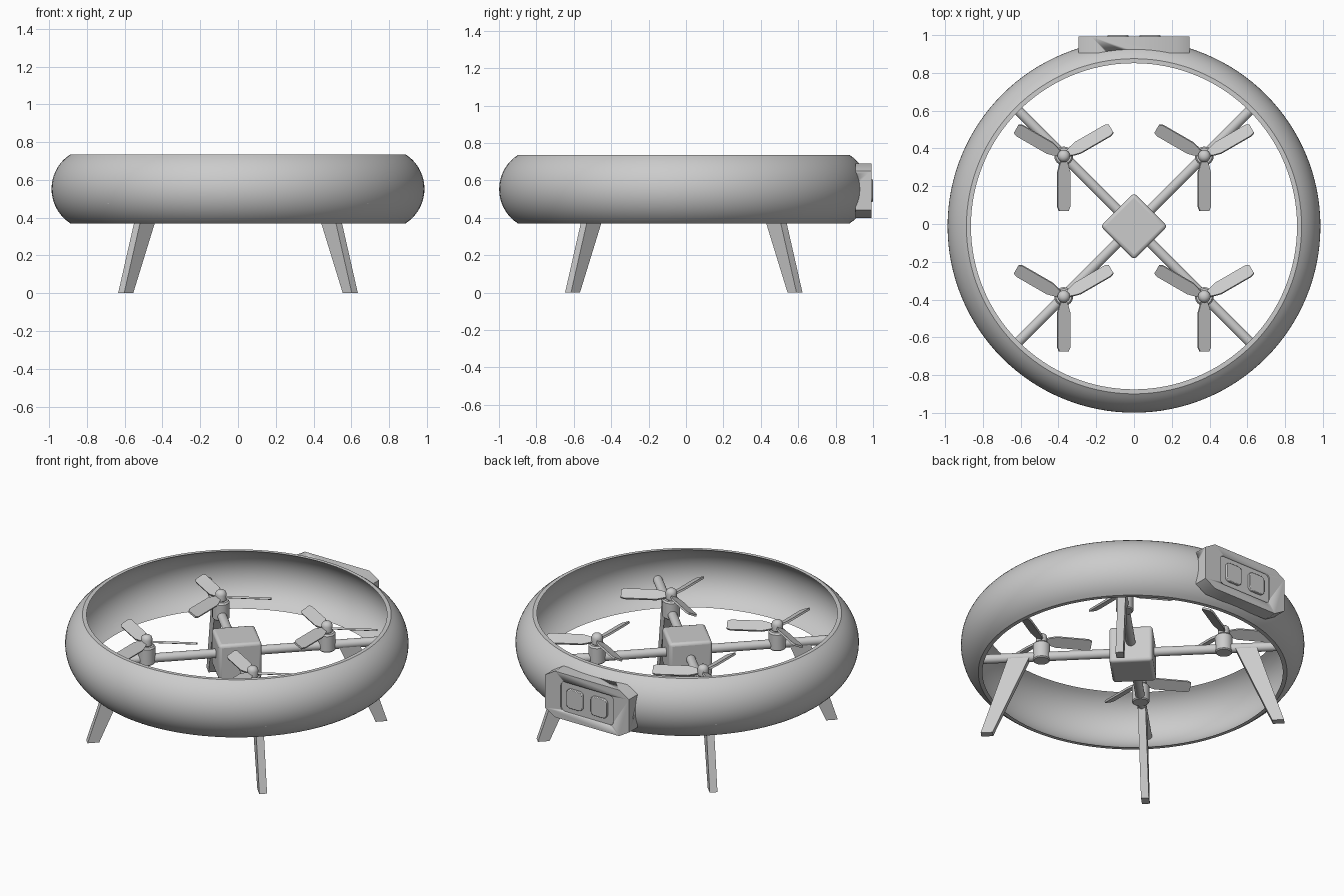
import bpy, bmesh
from math import pi, sin, cos, asin, radians
from mathutils import Matrix, Vector

if "Cube" in bpy.data.objects:
    bpy.data.objects.remove(bpy.data.objects["Cube"])

CY = -0.012          # centre of the ring in y
T = Matrix.Translation


def rot(deg, axis):
    return Matrix.Rotation(radians(deg), 4, axis)


def finish(name, bm, bevel=0.0, segments=2):
    bmesh.ops.recalc_face_normals(bm, faces=bm.faces)
    me = bpy.data.meshes.new(name)
    bm.to_mesh(me)
    bm.free()
    ob = bpy.data.objects.new(name, me)
    bpy.context.collection.objects.link(ob)
    bpy.ops.object.select_all(action='DESELECT')
    bpy.context.view_layer.objects.active = ob
    ob.select_set(True)
    if bevel:
        m = ob.modifiers.new("Bevel", 'BEVEL')
        m.width, m.segments = bevel, segments
        m.limit_method = 'ANGLE'
    bpy.ops.object.shade_smooth_by_angle(angle=radians(35))
    return ob


def lathe(name, profile, closed, steps, offset):
    """Spin an (r, z) profile about the z axis."""
    bm = bmesh.new()
    rings = [[bm.verts.new((r * cos(2 * pi * i / steps), r * sin(2 * pi * i / steps), z))
              for i in range(steps)] for r, z in profile]
    n = len(rings)
    for a in range(n if closed else n - 1):
        p, q = rings[a], rings[(a + 1) % n]
        for i in range(steps):
            j = (i + 1) % steps
            bm.faces.new((p[i], p[j], q[j], q[i]))
    if not closed:
        bm.faces.new(rings[0])
        bm.faces.new(rings[-1])
    bmesh.ops.translate(bm, verts=bm.verts, vec=offset)
    return finish(name, bm)


def prism(bm, pts, depth, matrix):
    """Extrude a 2D outline from z=0 to z=depth, then place it."""
    lo = [bm.verts.new(matrix @ Vector((x, y, 0))) for x, y in pts]
    hi = [bm.verts.new(matrix @ Vector((x, y, depth))) for x, y in pts]
    bm.faces.new(lo[::-1])
    bm.faces.new(hi)
    for i in range(len(pts)):
        j = (i + 1) % len(pts)
        bm.faces.new((lo[i], lo[j], hi[j], hi[i]))


def rounded_rect(hx, hy, r, n=5):
    pts = []
    for k, (sx, sy) in enumerate([(1, 1), (-1, 1), (-1, -1), (1, -1)]):
        for i in range(n + 1):
            a = pi / 2 * (k + i / n)
            pts.append((sx * (hx - r) + r * cos(a), sy * (hy - r) + r * sin(a)))
    return pts


def arc(radius, half=0.1825, n=18, centre=(0.77, 0.5525)):
    a = asin(half / radius)
    return [(centre[0] + radius * cos(-a + 2 * a * i / n),
             centre[1] + radius * sin(-a + 2 * a * i / n)) for i in range(n + 1)]


# Guard ring: thin bulging shell
lathe("guard_ring", arc(0.217) + arc(0.205)[::-1], True, 128, (0, CY, 0))

# Central body
bm = bmesh.new()
bmesh.ops.create_cube(bm, size=1, matrix=T((0, CY, 0.49)) @ rot(45, 'Z')
                      @ Matrix.Diagonal((0.25, 0.25, 0.23, 1)))
finish("body", bm, 0.018, 3)

# Crossed arms
for name, ang in (("arm_a", 45), ("arm_b", 135)):
    bm = bmesh.new()
    bmesh.ops.create_cone(bm, cap_ends=True, segments=24, radius1=0.027, radius2=0.027,
                          depth=1.944, matrix=T((0, CY, 0.5)) @ rot(ang, 'Z') @ rot(90, 'Y'))
    finish(name, bm)

# Tapered legs under the arms: (radius, radial width, z)
for k in range(4):
    m = T((0, CY, 0)) @ rot(45 + 90 * k, 'Z')
    bm = bmesh.new()
    ends = []
    for r, w, z in ((0.841, 0.068, 0), (0.652, 0.125, 0.5)):
        ends.append([bm.verts.new(m @ Vector((r + a * w / 2, b * 0.0225, z)))
                     for a, b in ((1, 1), (-1, 1), (-1, -1), (1, -1))])
    lo, hi = ends
    bm.faces.new(lo)
    bm.faces.new(hi)
    for i in range(4):
        j = (i + 1) % 4
        bm.faces.new((lo[i], lo[j], hi[j], hi[i]))
    finish(f"leg_{k + 1}", bm)

# Rotors: motor, spinner cap and three pitched blades
blade = [(0.02, -0.014), (0.05, -0.026), (0.085, -0.036), (0.27, -0.036), (0.29, -0.027),
         (0.29, 0.027), (0.27, 0.036), (0.085, 0.036), (0.05, 0.026), (0.02, 0.014)]
motor = [(0.044, 0.472), (0.05, 0.478), (0.05, 0.575), (0.042, 0.585)]
cap = [(0.022, 0.58), (0.033, 0.59), (0.033, 0.625), (0.029, 0.638), (0.018, 0.648), (0.006, 0.651)]
n = 0
for sx in (-1, 1):
    for sy in (-1, 1):
        n += 1
        x, y = sx * 0.372, CY + sy * 0.372
        lathe(f"motor_{n}", motor, False, 24, (x, y, 0))
        lathe(f"spinner_{n}", cap, False, 24, (x, y, 0))
        bm = bmesh.new()
        for ang in (30, 150, 270):
            prism(bm, blade, 0.012, T((x, y, 0.606)) @ rot(ang, 'Z') @ rot(-26, 'X') @ T((0, 0, -0.006)))
        finish(f"propeller_{n}", bm)

# Sensor housing on the back of the ring, trimmed to the ring surface
HZ = 0.545
back = T((0, 0.905, HZ)) @ rot(-90, 'X')      # local z -> +y
bm = bmesh.new()
hx, hz, cx, cz = 0.295, 0.146, 0.07, 0.042
prism(bm, [(hx, hz - cz), (hx - cx, hz), (cx - hx, hz), (-hx, hz - cz),
           (-hx, cz - hz), (cx - hx, -hz), (hx - cx, -hz), (hx, cz - hz)], 0.087, back)
housing = finish("sensor_housing", bm)

ring_core = lathe("ring_core_cutter", arc(0.211), False, 128, (0, CY, 0))
bm = bmesh.new()
prism(bm, rounded_rect(0.185, 0.095, 0.03), 0.05, T((0, 0.984, HZ)) @ rot(-90, 'X'))
recess = finish("recess_cutter", bm)
bpy.context.view_layer.objects.active = housing
for cutter in (ring_core, recess):
    m = housing.modifiers.new("Cut", 'BOOLEAN')
    m.operation, m.object, m.solver = 'DIFFERENCE', cutter, 'EXACT'
    bpy.ops.object.modifier_apply(modifier=m.name)
    bpy.data.objects.remove(cutter)

# Pair of lenses
for name, x in (("lens_left", -0.085), ("lens_right", 0.085)):
    bm = bmesh.new()
    prism(bm, rounded_rect(0.056, 0.06, 0.025), 0.02, T((x, 0.98, HZ)) @ rot(-90, 'X'))
    finish(name, bm, 0.004)
